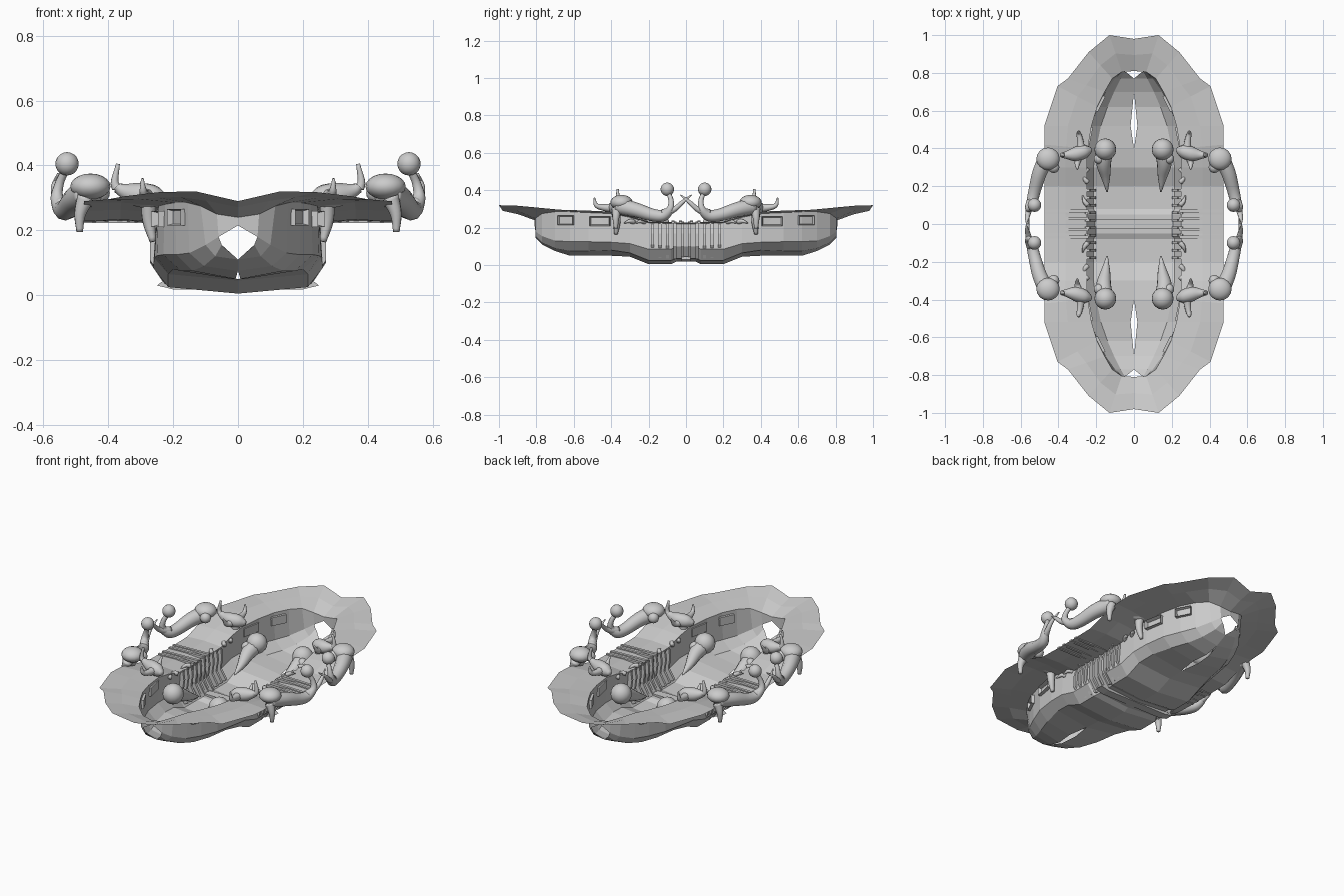
import bpy, bmesh
from math import pi, cos, sin
from mathutils import Vector, Matrix

if "Cube" in bpy.data.objects:
    bpy.data.objects.remove(bpy.data.objects["Cube"])

def finish(name, bm, smooth=False, mx=True, my=True):
    bmesh.ops.recalc_face_normals(bm, faces=bm.faces)
    me = bpy.data.meshes.new(name)
    bm.to_mesh(me)
    bm.free()
    ob = bpy.data.objects.new(name, me)
    bpy.context.collection.objects.link(ob)
    if smooth:
        for p in me.polygons:
            p.use_smooth = True
    if mx or my:
        m = ob.modifiers.new("mirror", 'MIRROR')
        m.use_axis = (mx, my, False)
    return ob

def loft(name, rows):
    bm = bmesh.new()
    vs = [[bm.verts.new(p) for p in r] for r in rows]
    for a, b in zip(vs, vs[1:]):
        for i in range(len(a) - 1):
            bm.faces.new((a[i], a[i + 1], b[i + 1], b[i]))
    return finish(name, bm)

def ball(name, c, r):
    bm = bmesh.new()
    r = r if isinstance(r, tuple) else (r, r, r)
    bmesh.ops.create_uvsphere(bm, u_segments=16, v_segments=10, radius=1,
                              matrix=Matrix.Translation(c) @ Matrix.Diagonal((*r, 1)))
    return finish(name, bm, True)

def tube(name, pts, seg=10, sub=5):
    """Tapered smooth limb through (x, y, z, radius) points."""
    P = [Vector(p) for p in pts]
    P = [2 * P[0] - P[1]] + P + [2 * P[-1] - P[-2]]
    path = []
    for i in range(1, len(P) - 2):
        a, b, c, d = P[i - 1:i + 3]
        for k in range(sub):
            t = k / sub
            path.append(0.5 * (2 * b + (c - a) * t + (2 * a - 5 * b + 4 * c - d) * t * t
                               + (3 * b - a - 3 * c + d) * t ** 3))
    path.append(P[-2])
    bm = bmesh.new()
    rings = []
    for i, q in enumerate(path):
        d = (path[min(i + 1, len(path) - 1)] - path[max(i - 1, 0)]).to_3d().normalized()
        u = d.cross(Vector((0.83, 0.1, 0.55))).normalized()
        v = d.cross(u)
        rings.append([bm.verts.new(q.to_3d() + max(q.w, .002) *
                      (u * cos(2 * pi * k / seg) + v * sin(2 * pi * k / seg))) for k in range(seg)])
    for a, b in zip(rings, rings[1:]):
        for k in range(seg):
            bm.faces.new((a[k], a[(k + 1) % seg], b[(k + 1) % seg], b[k]))
    bm.faces.new(rings[0])
    bm.faces.new(rings[-1])
    return finish(name, bm, True)

def prism(name, prof, y0, y1, mx=True, my=True):
    bm = bmesh.new()
    f = bm.faces.new([bm.verts.new((x, y0, z)) for x, z in prof])
    g = bmesh.ops.extrude_face_region(bm, geom=[f])['geom']
    bmesh.ops.translate(bm, vec=(0, y1 - y0, 0), verts=[v for v in g if isinstance(v, bmesh.types.BMVert)])
    bm.faces.new([v for v in f.verts]) if not f.is_valid else None
    return finish(name, bm, False, mx, my)

# Hull quarter: y, keel, bilge, knuckle, top edge as (x, z)
S = [(0, (0, .02), (.2, .035), (.245, .1), (.25, .22)),
     (.05, (0, .02), (.2, .035), (.245, .1), (.25, .22)),
     (.08, (0, .005), (.215, .025), (.262, .085), (.25, .222)),
     (.2, (0, .005), (.215, .025), (.262, .085), (.25, .226)),
     (.3, (0, .045), (.215, .065), (.258, .115), (.25, .255)),
     (.4, (0, .05), (.2, .08), (.25, .122), (.245, .275)),
     (.52, (.018, .05), (.175, .075), (.23, .125), (.225, .28)),
     (.62, (.008, .05), (.14, .075), (.19, .125), (.195, .285)),
     (.7, (0, .075), (.105, .09), (.15, .13), (.155, .285)),
     (.77, (0, .11), (.07, .12), (.1, .155), (.115, .275)),
     (.805, (.042, .145), (.05, .155), (.06, .18), (.065, .25))]
loft("hull", [[(x, y, z) for x, z in r] for y, *r in S])
loft("nose_bridge", [[(.06, .805, .18), (.065, .805, .25)], [(0, .81, .215), (0, .81, .24)]])

# Wide brim around the opening
outer = [(.475, 0, .225), (.475, .05, .225), (.475, .08, .225), (.475, .2, .228), (.475, .3, .26),
         (.475, .42, .285), (.475, .52, .29), (.405, .73, .295), (.35, .77, .305),
         (.24, .91, .318), (.13, 1, .32), (0, .98, .29)]
inner = [(r[4][0], r[0], r[4][1]) for r in S] + [(0, .81, .24)]
loft("brim", [[i, tuple((Vector(i) + Vector(o)) / 2 + Vector((0, 0, .006))), o] for i, o in zip(inner, outer)])

# Pleats on the brim and ribs down the walls
for y in (.03, .07):
    prism("brim_pleat", [(.24, .222), (.475, .222), (.475, .232), (.24, .238)], y - .008, y + .008)
for y in (.02, .06, .1, .14, .18):
    d = .05 * y
    prism("wall_rib", [(.235, .235 - d), (.258, .228 - d), (.272, .17), (.272, .1 + d), (.225, .03 + d),
                       (.2, .04 + d), (.238, .11), (.228, .18)], y - .008, y + .006)
prism("keel_channel", [(-.25, .03), (-.2, .018), (.2, .018), (.25, .03), (.23, .045), (-.23, .045)],
      -.025, .025, False, False)

# Framed window pockets along the upper hull
for c, ang, w in (((.243, .46, .235), .2, .055), ((.185, .64, .24), .47, .045)):
    bm = bmesh.new()
    bmesh.ops.create_cube(bm, size=1, matrix=Matrix.Translation(c) @ Matrix.Rotation(ang, 4, 'Z')
                          @ Matrix.Diagonal((.03, 2 * w, .05, 1)))
    bm.faces.ensure_lookup_table()
    n = Vector((cos(ang), sin(ang), 0))
    bm.normal_update()
    f = max(bm.faces, key=lambda q: q.normal.dot(n))
    bmesh.ops.inset_region(bm, faces=[f], thickness=.009, depth=0)
    bmesh.ops.translate(bm, vec=-n * .022, verts=f.verts)
    finish("window_pocket", bm)

# Outer figures: body, long neck, ball tip, claw, leg
ball("outer_body", (.455, .345, .335), (.062, .06, .04))
ball("outer_shoulder", (.425, .3, .315), .03)
tube("outer_neck", [(.46, .36, .315, .045), (.5, .27, .295, .04), (.525, .18, .268, .034),
                    (.54, .12, .265, .03), (.558, .085, .3, .02), (.55, .08, .345, .014), (.53, .095, .39, .012)])
ball("outer_ball_tip", (.527, .1, .405), .036)
tube("outer_claw", [(.54, .12, .275, .025), (.56, .06, .3, .015), (.565, .02, .335, .011), (.555, -.03, .375, .003)])
tube("outer_leg", [(.47, .37, .3, .028), (.487, .375, .25, .018), (.488, .375, .195, .01)])

# Rim figures straddling the hull edge, with horns and leg
tube("rim_body", [(.225, .395, .3, .012), (.26, .385, .305, .035), (.31, .37, .31, .038), (.36, .365, .325, .02),
                  (.38, .365, .345, .013), (.37, .365, .405, .006)])
tube("rim_tail", [(.28, .39, .305, .025), (.285, .44, .308, .018), (.292, .48, .32, .012), (.295, .49, .36, .004)])
tube("rim_claw", [(.29, .36, .3, .022), (.3, .32, .305, .015), (.3, .29, .345, .004)])
tube("rim_leg", [(.275, .375, .29, .025), (.275, .37, .23, .02), (.262, .375, .165, .01)])
for y in (.1, .22, .28):
    tube("edge_thorn", [(.245, y, .23, .014), (.262, y + .02, .235, .011), (.272, y + .05, .225, .003)], 8, 3)

# Inner figures hanging inside the hull
ball("inner_head", (.152, .395, .2), .058)
ball("inner_knob", (.185, .345, .19), .028)
tube("inner_arm", [(.155, .39, .19, .045), (.16, .32, .165, .04), (.15, .25, .13, .025), (.142, .17, .1, .004)])
